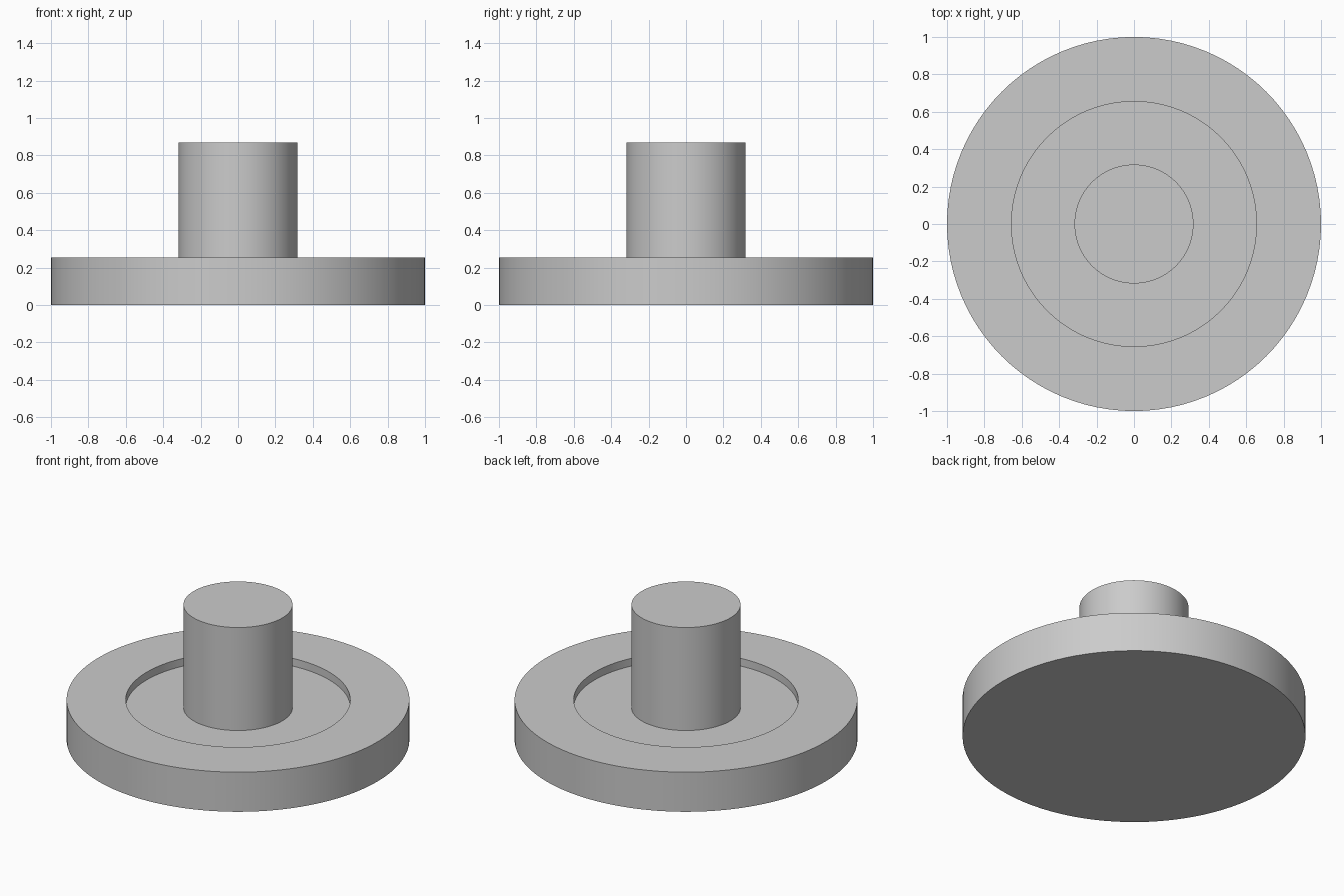
import bpy
import bmesh
import math

cube = bpy.data.objects.get("Cube")
if cube:
    bpy.data.objects.remove(cube, do_unlink=True)

SIDES = 96
BASE_RADIUS, BASE_TOP = 1.0, 0.255
RECESS_RADIUS, RECESS_FLOOR = 0.655, 0.205
POST_RADIUS, POST_TOP = 0.318, 0.868
SINK = 0.02

# Plain grey material
grey = bpy.data.materials.new("plain_grey")
grey.use_nodes = True
colour = (0.6, 0.6, 0.6, 1)
grey.diffuse_color = colour
grey.node_tree.nodes["Principled BSDF"].inputs["Base Color"].default_value = colour


def turned_part(name, profile):
    """Revolve (radius, height) points, bottom to top, and cap both ends."""
    bm = bmesh.new()
    rings = []
    for radius, height in profile:
        angles = [math.tau * i / SIDES for i in range(SIDES)]
        rings.append([bm.verts.new((radius * math.cos(a), radius * math.sin(a), height))
                      for a in angles])
    for low, high in zip(rings, rings[1:]):
        for i in range(SIDES):
            j = (i + 1) % SIDES
            bm.faces.new((low[i], low[j], high[j], high[i]))
    bm.faces.new(rings[0][::-1])
    bm.faces.new(rings[-1])
    bmesh.ops.recalc_face_normals(bm, faces=bm.faces)

    mesh = bpy.data.meshes.new(name)
    bm.to_mesh(mesh)
    bm.free()
    mesh.materials.append(grey)
    part = bpy.data.objects.new(name, mesh)
    bpy.context.collection.objects.link(part)

    # Smooth round walls, crisp rims
    bpy.ops.object.select_all(action="DESELECT")
    part.select_set(True)
    bpy.context.view_layer.objects.active = part
    bpy.ops.object.shade_smooth_by_angle(angle=math.radians(30))
    return part


# Wide disc with a shallow round recess in its top
turned_part("base_disc", [
    (BASE_RADIUS, 0),
    (BASE_RADIUS, BASE_TOP),
    (RECESS_RADIUS, BASE_TOP),
    (RECESS_RADIUS, RECESS_FLOOR),
])

# Solid post rising from the recess floor
turned_part("centre_post", [
    (POST_RADIUS, RECESS_FLOOR - SINK),
    (POST_RADIUS, POST_TOP),
])
